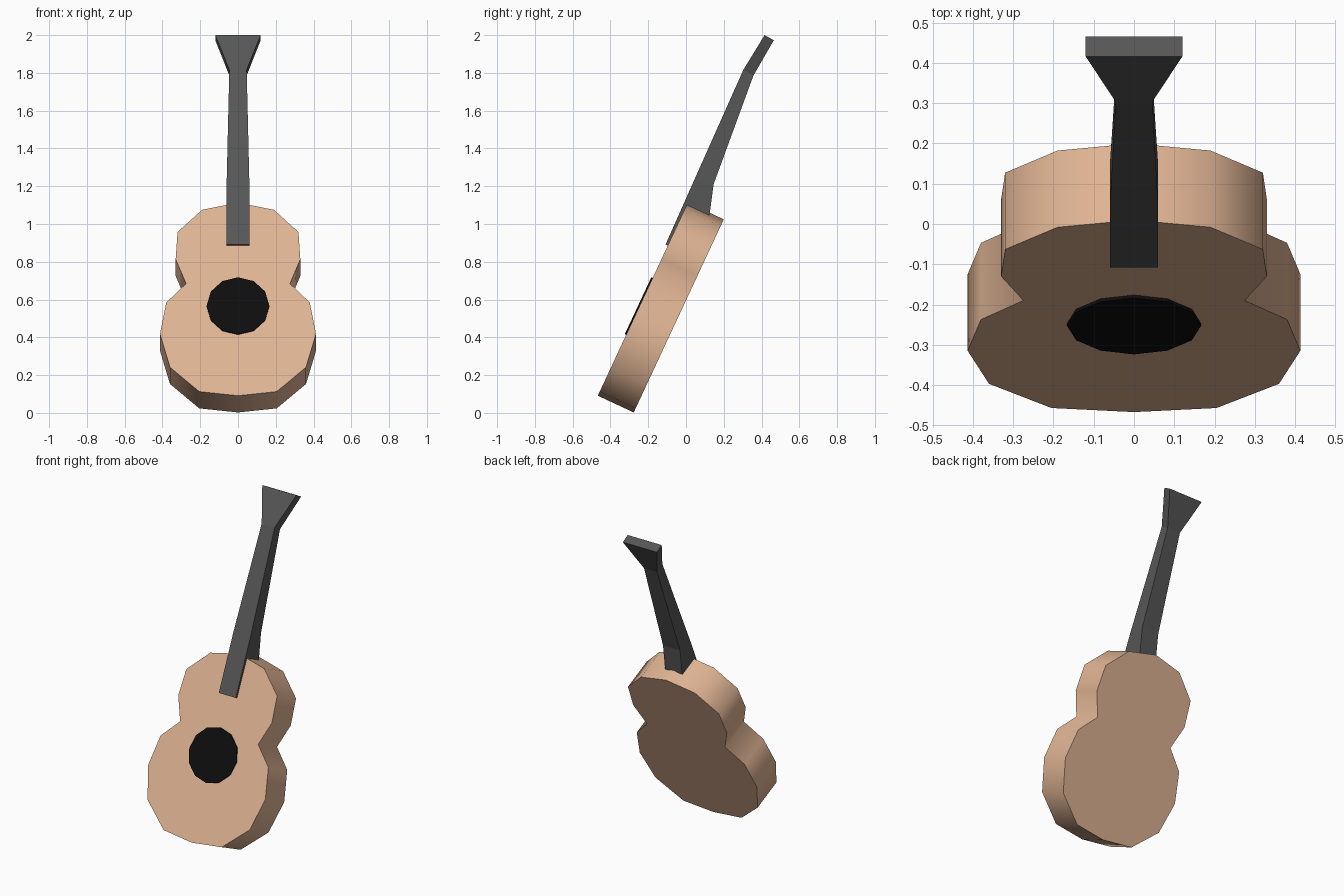
import bpy, bmesh, math
from mathutils import Matrix, Vector

if "Cube" in bpy.data.objects:
    bpy.data.objects.remove(bpy.data.objects["Cube"])

TILT = math.radians(25)
# Local frame of the leaning body: x = width, y = length, z = out of the front
FRAME = Matrix.Translation((0, -0.467, 0.091)) @ Matrix.Rotation(math.pi / 2 - TILT, 4, 'X')


def material(name, rgb):
    m = bpy.data.materials.new(name)
    m.diffuse_color = (*rgb, 1)
    m.use_nodes = True
    m.node_tree.nodes["Principled BSDF"].inputs["Base Color"].default_value = m.diffuse_color
    return m


wood = material("light wood", (0.74, 0.455, 0.295))
grey = material("dark grey", (0.093, 0.093, 0.093))
black = material("black", (0.004, 0.004, 0.004))


def finish(bm, name, mat):
    bmesh.ops.recalc_face_normals(bm, faces=bm.faces)
    me = bpy.data.meshes.new(name)
    bm.to_mesh(me)
    bm.free()
    me.materials.append(mat)
    ob = bpy.data.objects.new(name, me)
    bpy.context.collection.objects.link(ob)
    return ob


def prism(name, outline, low, high, mat):
    """Extrude an outline of the local frame between two heights."""
    bm = bmesh.new()
    face = bm.faces.new([bm.verts.new((x, y, low)) for x, y in outline])
    ext = bmesh.ops.extrude_face_region(bm, geom=[face])
    verts = [v for v in ext["geom"] if isinstance(v, bmesh.types.BMVert)]
    bmesh.ops.translate(bm, verts=verts, vec=(0, 0, high - low))
    bm.transform(FRAME)
    return finish(bm, name, mat)


# Body: mirrored half outline
half = [(0.205, 0.024), (0.36, 0.166), (0.413, 0.36), (0.38, 0.544), (0.275, 0.655),
        (0.33, 0.797), (0.32, 0.956), (0.19, 1.086)]
outline = [(0, 0)] + half + [(0, 1.128)] + [(-x, y) for x, y in reversed(half)]
body = prism("body", outline, -0.21, 0, wood)
bpy.context.view_layer.objects.active = body
body.select_set(True)
bpy.ops.object.shade_smooth_by_angle(angle=math.radians(75))

# Sound hole: thin dark twelve-sided plate
ring = [(0.166 * math.cos(i * math.pi / 6), 0.522 + 0.166 * math.sin(i * math.pi / 6))
        for i in range(12)]
prism("sound_hole", ring, -0.002, 0.008, black)

# Neck and headstock: front (y, z), back (y, z), half width
sections = [((-0.108, 0.892), (-0.094, 0.886), 0.06),
            ((-0.011, 1.110), (0.125, 1.050), 0.06),
            ((0.040, 1.225), (0.146, 1.210), 0.06),
            ((0.304, 1.817), (0.357, 1.786), 0.046),
            ((0.416, 2.000), (0.465, 1.973), 0.12)]
bm = bmesh.new()
loops = [[bm.verts.new(p) for p in ((-w, *f), (w, *f), (w, *b), (-w, *b))]
         for f, b, w in sections]
for a, b in zip(loops, loops[1:]):
    for i in range(4):
        j = (i + 1) % 4
        bm.faces.new((a[i], a[j], b[j], b[i]))
bm.faces.new(loops[0])
bm.faces.new(loops[-1])
finish(bm, "neck", grey)
